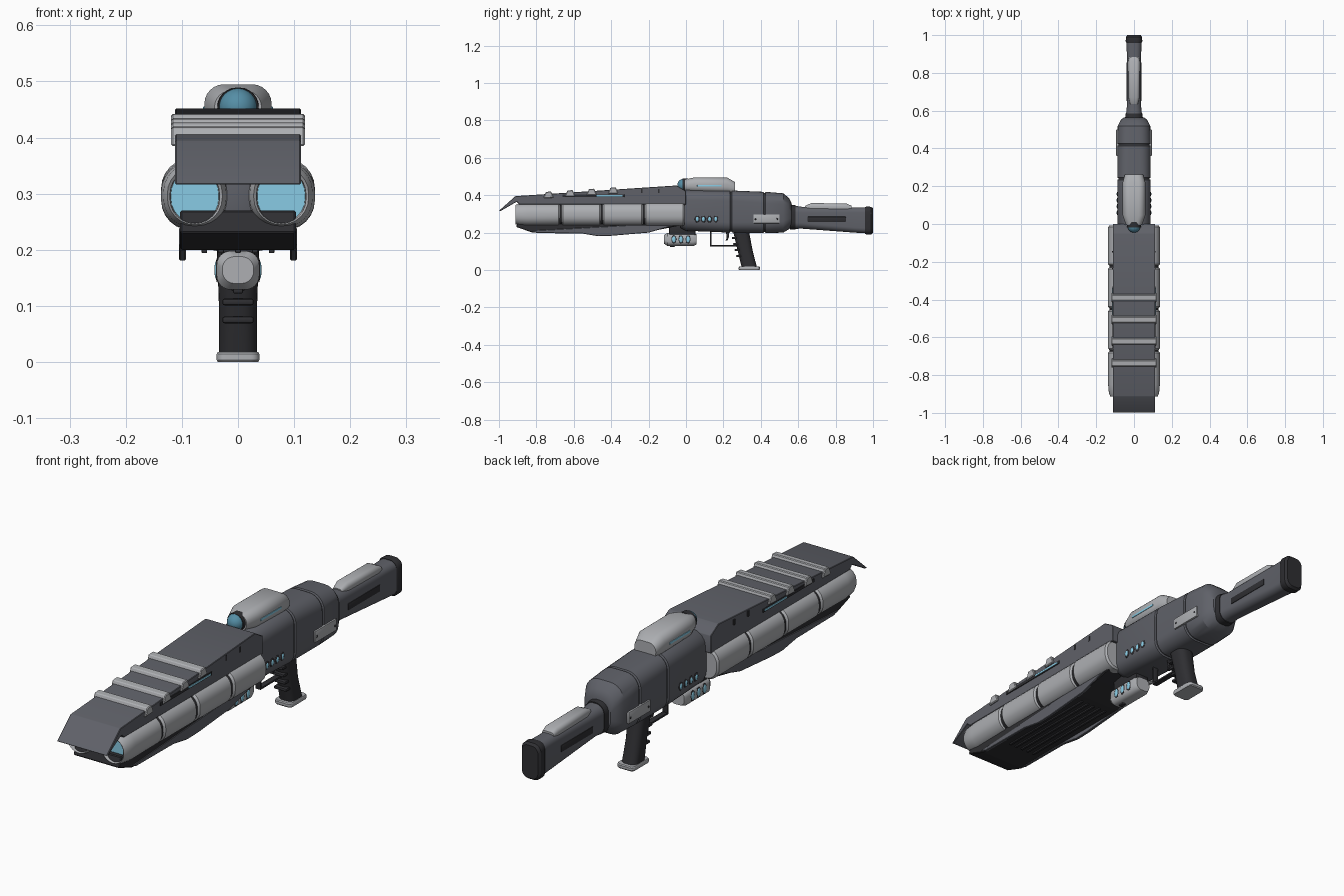
import bpy, bmesh, math
from mathutils import Matrix, Vector

def material(name, rgb):
    m = bpy.data.materials.new(name)
    m.diffuse_color = (*rgb, 1)
    return m

BODY = material("gunmetal", (0.115, 0.12, 0.14))
LIGHT = material("light_shell", (0.42, 0.43, 0.45))
DARK = material("dark_rubber", (0.028, 0.028, 0.032))
GLOW = material("cyan_glass", (0.25, 0.6, 0.78))
LENS = material("blue_lens", (0.09, 0.27, 0.38))

def finish(bm, name, mat, bevel=0.0, segs=2):
    bmesh.ops.recalc_face_normals(bm, faces=bm.faces)
    if bevel:
        bmesh.ops.bevel(bm, geom=bm.edges[:], offset=bevel, segments=segs, profile=0.5,
                        affect='EDGES', clamp_overlap=True)
    me = bpy.data.meshes.new(name)
    bm.to_mesh(me)
    bm.free()
    ob = bpy.data.objects.new(name, me)
    bpy.context.collection.objects.link(ob)
    me.materials.append(mat)
    bpy.ops.object.select_all(action='DESELECT')
    ob.select_set(True)
    bpy.context.view_layer.objects.active = ob
    bpy.ops.object.shade_smooth_by_angle(angle=math.radians(32))
    return ob

def box(name, lo, hi, mat, bevel=0.003):
    bm = bmesh.new()
    lo, hi = Vector(lo), Vector(hi)
    bmesh.ops.create_cube(bm, size=1, matrix=Matrix.Translation((lo + hi) / 2) @ Matrix.Diagonal((*(hi - lo), 1)))
    return finish(bm, name, mat, bevel)

def prism(name, yz, x0, x1, mat, bevel=0.003):
    """Side profile extruded across x."""
    bm = bmesh.new()
    f = bm.faces.new([bm.verts.new((x0, y, z)) for y, z in yz])
    ext = bmesh.ops.extrude_face_region(bm, geom=[f])
    bmesh.ops.translate(bm, vec=(x1 - x0, 0, 0), verts=[v for v in ext["geom"] if isinstance(v, bmesh.types.BMVert)])
    return finish(bm, name, mat, bevel, 1)

def loft(name, sections, mat, cx=0.0, axis='Y', n=6):
    """Rounded-rectangle sections (t, half_x, low, high, radius) joined along an axis."""
    bm = bmesh.new()
    rings = []
    for t, hx, lo, hi, r in sections:
        c, h = (lo + hi) / 2, (hi - lo) / 2
        r = min(r, hx * 0.98, h * 0.98)
        ring = []
        for q, (sx, sv) in enumerate(((1, 1), (-1, 1), (-1, -1), (1, -1))):
            for k in range(n + 1):
                a = (q + k / n) * math.pi / 2
                x = cx + sx * (hx - r) + r * math.cos(a)
                v = c + sv * (h - r) + r * math.sin(a)
                ring.append(bm.verts.new((x, t, v) if axis == 'Y' else (x, v, t)))
        rings.append(ring)
    for a, b in zip(rings, rings[1:]):
        for i in range(len(a)):
            j = (i + 1) % len(a)
            bm.faces.new((a[i], a[j], b[j], b[i]))
    bm.faces.new(rings[0])
    bm.faces.new(rings[-1])
    return finish(bm, name, mat)

def ball(name, loc, radii, mat):
    bm = bmesh.new()
    bmesh.ops.create_uvsphere(bm, u_segments=28, v_segments=16, radius=1,
                              matrix=Matrix.Translation(loc) @ Matrix.Diagonal((*radii, 1)))
    return finish(bm, name, mat)

SIDES = (("left", -1), ("right", 1))

# Twin barrels: light shell segments over a dark core, hollow muzzle with glass
cuts = [-0.895, -0.67, -0.45, -0.225, -0.005]
for side, s in SIDES:
    cx = s * 0.077
    loft(f"{side}_barrel_core", [(-0.82, 0.054, 0.241, 0.35, 0.05), (-0.02, 0.054, 0.239, 0.357, 0.05)], DARK, cx)
    for i, (a, b) in enumerate(zip(cuts, cuts[1:])):
        za, zb = 0.238 - 0.001 * i, 0.357 + 0.002 * i
        secs = [(b - 0.004, 0.054, za + 0.006, zb - 0.006, 0.05), (b - 0.012, 0.06, za, zb, 0.053)]
        if i:
            secs += [(a + 0.012, 0.06, za, zb, 0.053), (a + 0.004, 0.054, za + 0.006, zb - 0.006, 0.05)]
        else:
            secs += [(-0.85, 0.06, 0.236, 0.357, 0.053), (-0.895, 0.056, 0.24, 0.354, 0.051),
                     (-0.912, 0.049, 0.245, 0.348, 0.048), (-0.908, 0.044, 0.247, 0.343, 0.043),
                     (-0.865, 0.042, 0.25, 0.341, 0.042)]
        loft(f"{side}_barrel_shell_{i+1}", secs, LIGHT, cx)
    loft(f"{side}_muzzle_glass", [(-0.875, 0.0425, 0.249, 0.342, 0.042), (-0.86, 0.0425, 0.249, 0.342, 0.042)], GLOW, cx)
box("barrel_bridge", (-0.024, -0.88, 0.25), (0.024, -0.02, 0.36), BODY)
box("fore_core", (-0.1, -0.84, 0.25), (0.1, -0.01, 0.37), BODY)

# Top cover with sloping visor
prism("top_cover", [(-1, 0.317), (-0.912, 0.395), (-0.05, 0.452), (0, 0.422), (0, 0.35), (-0.89, 0.35), (-0.905, 0.365), (-0.99, 0.316)],
      -0.112, 0.112, BODY, 0.002)
for i, y in enumerate((-0.735, -0.62, -0.505, -0.39)):
    z = 0.395 + (y + 0.912) * 0.066
    prism(f"cover_rib_{i+1}", [(y - 0.027, z - 0.022), (y - 0.014, z + 0.011), (y + 0.014, z + 0.013), (y + 0.027, z - 0.02)],
          -0.119, 0.119, LIGHT)
for side, s in SIDES:
    x0, x1 = sorted((s * 0.108, s * 0.115))
    box(f"{side}_cover_light", (x0, -0.66, 0.39), (x1, -0.33, 0.404), DARK, 0.001)
    x0, x1 = sorted((s * 0.11, s * 0.1165))
    box(f"{side}_cover_glow", (x0, -0.48, 0.393), (x1, -0.34, 0.401), GLOW, 0.001)
    for i, y in enumerate((-0.24, -0.15)):
        box(f"{side}_cover_notch_{i+1}", (x0, y, 0.412), (s * 0.113 if s > 0 else -0.11, y + 0.008, 0.434), DARK, 0)

# Dark under-tray with side skids and bottom slats
prism("under_tray", [(-0.895, 0.27), (-0.908, 0.23), (-0.82, 0.2), (-0.22, 0.2), (-0.02, 0.24), (-0.02, 0.27)], -0.103, 0.103, DARK)
for side, s in SIDES:
    x0, x1 = sorted((s * 0.093, s * 0.105))
    prism(f"{side}_tray_skid", [(-0.83, 0.21), (-0.8, 0.198), (-0.56, 0.196), (-0.47, 0.181), (-0.4, 0.183), (-0.2, 0.2), (-0.06, 0.24), (-0.3, 0.24)],
          x0, x1, BODY, 0.002)
for i in range(5):
    x = -0.06 + i * 0.03
    box(f"tray_slat_{i+1}", (x - 0.005, -0.7, 0.194), (x + 0.005, -0.25, 0.203), DARK, 0.002)

# Receiver body with two seams
def seam(y, hx, lo, hi, r):
    d = 0.005
    return [(y - 0.006, hx, lo, hi, r), (y - 0.003, hx - d, lo + d, hi - d, r), (y + 0.003, hx - d, lo + d, hi - d, r), (y + 0.006, hx, lo, hi, r)]
loft("receiver", [(-0.03, 0.08, 0.225, 0.415, 0.05), (0.0, 0.087, 0.21, 0.428, 0.055)] + seam(0.24, 0.088, 0.2, 0.425, 0.055)
     + seam(0.42, 0.088, 0.197, 0.418, 0.06)
     + [(0.52, 0.086, 0.2, 0.41, 0.06), (0.55, 0.07, 0.218, 0.385, 0.055), (0.563, 0.056, 0.228, 0.36, 0.05)], BODY)
for side, s in SIDES:
    for i in range(4):
        y = 0.06 + i * 0.033
        ball(f"{side}_port_rim_{i+1}", (s * 0.086, y, 0.272), (0.005, 0.014, 0.018), DARK)
        ball(f"{side}_port_{i+1}", (s * 0.087, y, 0.272), (0.006, 0.009, 0.013), GLOW)
    x0, x1 = sorted((s * 0.08, s * 0.094))
    box(f"{side}_side_plate", (x0, 0.36, 0.25), (x1, 0.5, 0.297), LIGHT, 0.003)
    for i, y in enumerate((0.372, 0.488)):
        ball(f"{side}_plate_screw_{i+1}", (s * 0.094, y, 0.273), (0.002, 0.005, 0.005), DARK)

# Sight housing with ball lens
loft("sight_housing", [(-0.005, 0.042, 0.42, 0.484, 0.03), (0.045, 0.06, 0.415, 0.495, 0.035), (0.22, 0.06, 0.41, 0.494, 0.035),
                       (0.262, 0.048, 0.405, 0.47, 0.03)], LIGHT)
loft("sight_collar", [(-0.018, 0.036, 0.42, 0.488, 0.034), (0.01, 0.038, 0.42, 0.489, 0.034)], DARK)
ball("sight_lens", (0, -0.012, 0.454), (0.034, 0.034, 0.034), LENS)
for side, s in SIDES:
    x0, x1 = sorted((s * 0.055, s * 0.062))
    box(f"{side}_sight_strip", (x0, 0.06, 0.446), (x1, 0.19, 0.455), GLOW, 0.001)

# Under-slung light module
loft("module_housing", [(-0.117, 0.028, 0.14, 0.188, 0.022), (-0.1, 0.038, 0.129, 0.198, 0.025), (0.04, 0.038, 0.129, 0.198, 0.025),
                        (0.057, 0.032, 0.136, 0.192, 0.022)], LIGHT)
box("module_mount", (-0.03, -0.09, 0.185), (0.03, 0.05, 0.235), DARK)
box("module_base", (-0.009, -0.085, 0.122), (0.009, -0.06, 0.132), DARK)
for side, s in SIDES:
    for i, y in enumerate((-0.065, -0.027, 0.011)):
        ball(f"{side}_module_rim_{i+1}", (s * 0.037, y, 0.164), (0.003, 0.014, 0.022), DARK)
        ball(f"{side}_module_window_{i+1}", (s * 0.038, y, 0.164), (0.004, 0.01, 0.017), GLOW)

# Grip, finger ridges, base plate
loft("grip", [(0.012, 0.034, 0.298, 0.38, 0.025), (0.1, 0.034, 0.277, 0.357, 0.03), (0.215, 0.038, 0.25, 0.335, 0.03)], DARK, axis='Z')
for i in range(4):
    z = 0.075 + i * 0.032
    y = 0.296 - (z - 0.012) * 0.24
    box(f"finger_ridge_{i+1}", (-0.028, y - 0.013, z - 0.006), (0.028, y + 0.015, z + 0.006), DARK, 0.004)
loft("grip_base", [(0.0, 0.036, 0.285, 0.392, 0.014), (0.004, 0.038, 0.282, 0.395, 0.015), (0.014, 0.038, 0.282, 0.395, 0.015),
                   (0.018, 0.036, 0.285, 0.392, 0.014)], LIGHT, axis='Z')

# Trigger and guard
box("guard_front", (-0.012, 0.127, 0.127), (0.012, 0.136, 0.215), DARK, 0.002)
box("guard_bottom", (-0.012, 0.127, 0.127), (0.012, 0.285, 0.135), DARK, 0.002)
prism("trigger", [(0.212, 0.21), (0.218, 0.175), (0.212, 0.158), (0.222, 0.158), (0.23, 0.178), (0.232, 0.21)], -0.007, 0.007, DARK, 0.001)

# Stock, slots, cheek rest, butt pad
loft("stock_collar", [(0.555, 0.048, 0.218, 0.35, 0.04), (0.585, 0.044, 0.217, 0.347, 0.04)], DARK)
loft("stock", [(0.57, 0.043, 0.22, 0.345, 0.036), (0.62, 0.038, 0.221, 0.338, 0.032), (0.9, 0.038, 0.2, 0.335, 0.028),
               (0.965, 0.04, 0.196, 0.335, 0.028)], BODY)
loft("cheek_rest", [(0.635, 0.02, 0.32, 0.342, 0.012), (0.67, 0.029, 0.315, 0.358, 0.017), (0.86, 0.031, 0.315, 0.355, 0.017),
                    (0.885, 0.026, 0.315, 0.343, 0.012)], LIGHT)
loft("butt_pad", [(0.958, 0.04, 0.193, 0.337, 0.028), (0.966, 0.044, 0.19, 0.339, 0.03), (0.99, 0.043, 0.19, 0.338, 0.03),
                  (1.0, 0.036, 0.198, 0.33, 0.026)], DARK)
for side, s in SIDES:
    x0, x1 = sorted((s * 0.03, s * 0.0405))
    box(f"{side}_stock_slot", (x0, 0.65, 0.257), (x1, 0.855, 0.285), DARK, 0.003)
